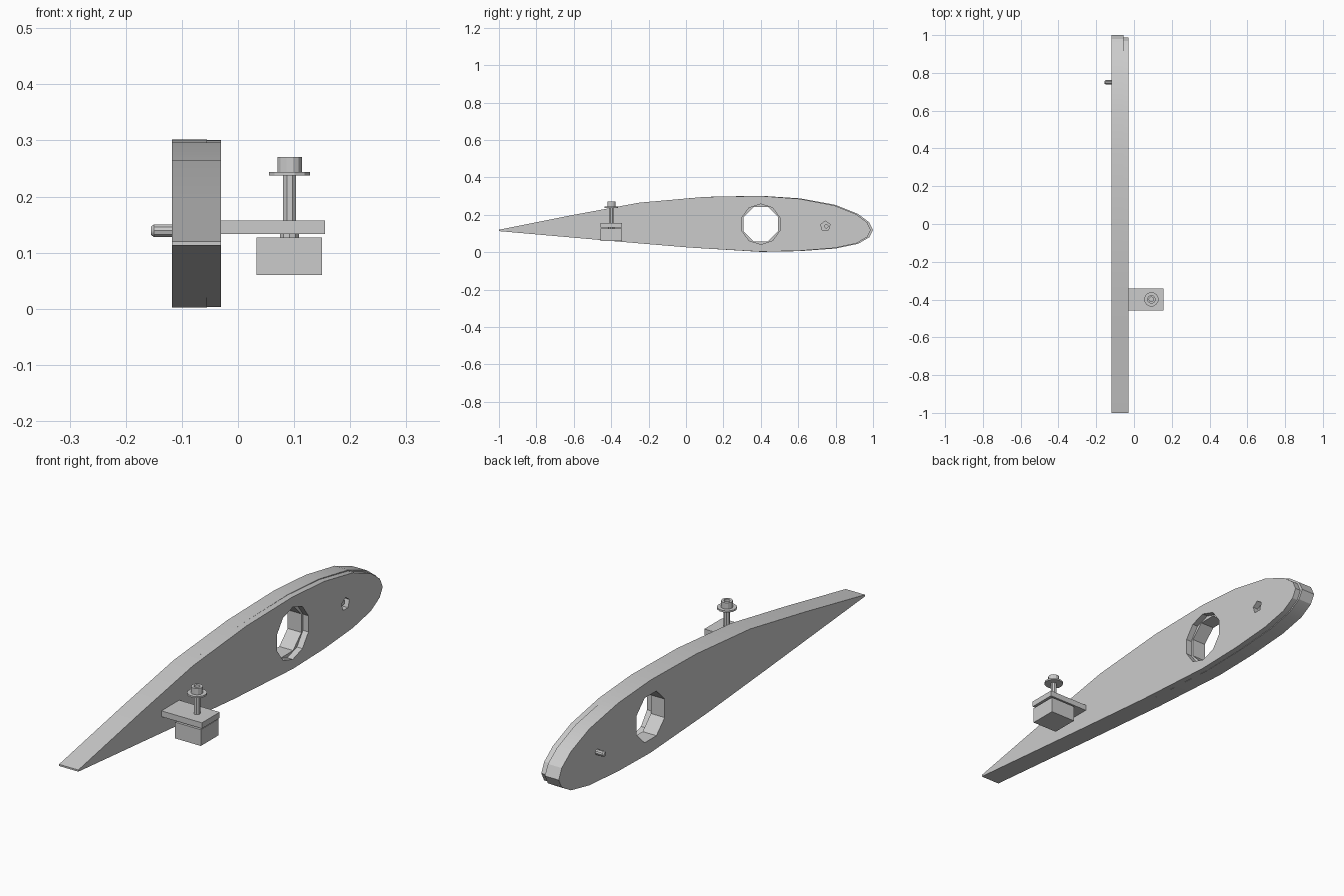
import bpy, bmesh, math
from mathutils import Matrix, Vector

cube = bpy.data.objects.get("Cube")
if cube:
    bpy.data.objects.remove(cube, do_unlink=True)

GREY = (0.6, 0.6, 0.6, 1)
mat = bpy.data.materials.new("plain_grey")
mat.use_nodes = True
mat.diffuse_color = GREY
mat.node_tree.nodes["Principled BSDF"].inputs["Base Color"].default_value = GREY


def finish(name, bm, smooth=None):
    bmesh.ops.recalc_face_normals(bm, faces=bm.faces)
    mesh = bpy.data.meshes.new(name)
    bm.to_mesh(mesh)
    bm.free()
    mesh.materials.append(mat)
    ob = bpy.data.objects.new(name, mesh)
    bpy.context.collection.objects.link(ob)
    if smooth:
        bpy.ops.object.select_all(action='DESELECT')
        ob.select_set(True)
        bpy.context.view_layer.objects.active = ob
        bpy.ops.object.shade_smooth_by_angle(angle=math.radians(smooth))
    return ob


def ring(y, z, r, n, turn=0.0):
    return [(y + r * math.cos(math.tau * (i + turn) / n),
             z + r * math.sin(math.tau * (i + turn) / n)) for i in range(n)]


def plate(name, x0, x1, outline, holes):
    """Side outline with holes, filled and extruded along x."""
    bm = bmesh.new()
    edges = []
    for loop in [outline] + holes:
        vs = [bm.verts.new((x0, y, z)) for y, z in loop]
        edges += [bm.edges.new((vs[i - 1], vs[i])) for i in range(len(vs))]
    bmesh.ops.triangle_fill(bm, edges=edges, use_beauty=True, normal=(1, 0, 0))
    geo = bmesh.ops.extrude_face_region(bm, geom=bm.faces[:])["geom"]
    bmesh.ops.translate(bm, vec=(x1 - x0, 0, 0),
                        verts=[v for v in geo if isinstance(v, bmesh.types.BMVert)])
    return finish(name, bm, 25)


def box(name, lo, hi):
    bm = bmesh.new()
    lo, hi = Vector(lo), Vector(hi)
    bmesh.ops.create_cube(bm, size=1, matrix=Matrix.Translation((lo + hi) / 2)
                          @ Matrix.Diagonal((*(hi - lo), 1)))
    return finish(name, bm)


def lathe(name, origin, profile, n, axis='Z', smooth=None):
    """Stack of rings (radius, height) closed at both ends."""
    bm = bmesh.new()
    rings = [[bm.verts.new((a, b, h)) for a, b in ring(0, 0, r, n, 0.5)]
             for r, h in profile]
    for low, high in zip(rings, rings[1:]):
        for i in range(n):
            bm.faces.new((low[i - 1], low[i], high[i], high[i - 1]))
    bm.faces.new(rings[0])
    bm.faces.new(rings[-1])
    if axis == 'X':
        bm.transform(Matrix.Rotation(math.pi / 2, 4, 'Y'))
    bm.transform(Matrix.Translation(origin))
    return finish(name, bm, smooth)


# Aerofoil outline, blunt tail at the front and round nose at the back
upper = [(-1, .12), (-.6, .2), (-.25, .265), (.1, .296), (.4, .302), (.61, .288),
         (.8, .253), (.92, .205), (.98, .16)]
lower = [(1, .118), (.98, .08), (.92, .045), (.8, .02), (.61, .006), (.4, .002),
         (.02, .025), (-.35, .056), (-1, .113)]
outline = upper + lower
# The outer skin is slightly smaller around the nose
skin_outline = [(y - .012 * max(0, y) ** 4,
                 .12 + (z - .12) * (1 - .04 * max(0, y) ** 2)) for y, z in outline]

plate("rib_core", -.118, -.055, outline, [ring(.4, .15, .1, 8, .5)])
plate("rib_skin", -.055, -.03, skin_outline,
      [ring(.4, .15, .108, 10, .5), ring(.745, .14, .027, 5, .25)])

# Locating peg: passes through the rib, chamfered tip
lathe("locating_peg", (0, .75, .139),
      [(.008, -.155), (.0115, -.150), (.0115, -.045)], 10, 'X', 30)

# Bracket and weight block
box("bracket", (-.035, -.457, .133), (.155, -.341, .157))
box("weight_block", (.033, -.457, .06), (.15, -.341, .127))

# Screw with flange, socketed head and collar
at = (.092, -.399, 0)
lathe("screw_collar", at, [(.018, .125), (.018, .135)], 10)
lathe("screw_shaft", at, [(.0125, .12), (.0125, .24)], 8)
lathe("screw_head", at, [(.012, .237), (.038, .237), (.038, .244), (.0225, .244),
                         (.0225, .27), (.012, .27), (.012, .255)], 12)
